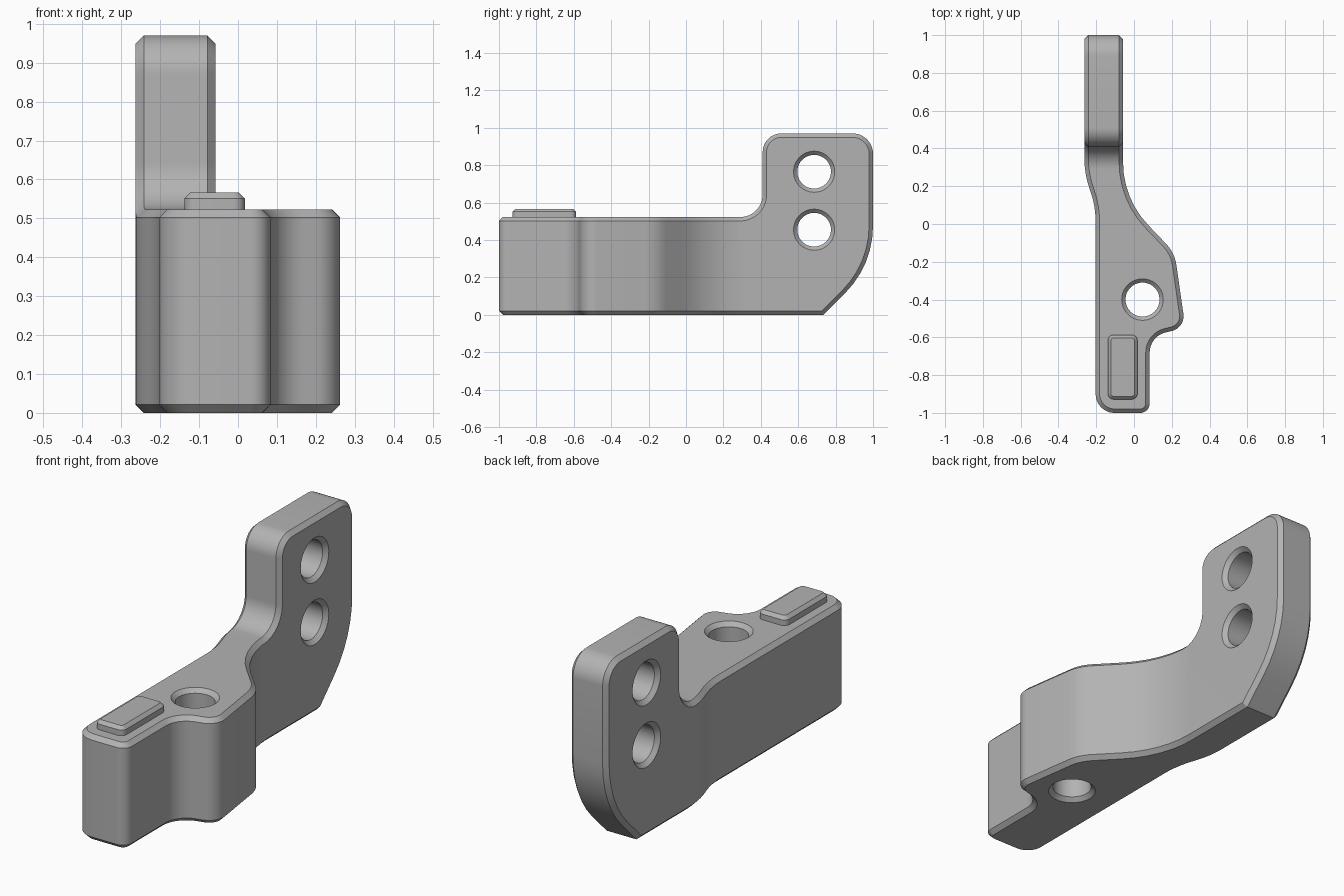
import bpy, bmesh, math
from mathutils import Vector, Matrix

cube = bpy.data.objects.get("Cube")
if cube:
    bpy.data.objects.remove(cube, do_unlink=True)

CHAMFER = 0.021

grey = bpy.data.materials.new("mid grey")
grey.use_nodes = True
COLOUR = (0.45, 0.45, 0.45, 1)
grey.diffuse_color = COLOUR
grey.node_tree.nodes["Principled BSDF"].inputs["Base Color"].default_value = COLOUR


def rounded(corners):
    """Turn (u, v, radius) corners into an outline with arcs at the corners."""
    out = []
    n = len(corners)
    for i, (u, v, r) in enumerate(corners):
        p = Vector((u, v))
        a = (Vector(corners[i - 1][:2]) - p).normalized()
        b = (Vector(corners[(i + 1) % n][:2]) - p).normalized()
        if r == 0:
            out.append(p)
            continue
        half = a.angle(b) / 2
        start = p + a * (r / math.tan(half))
        centre = p + (a + b).normalized() * (r / math.sin(half))
        spoke = start - centre
        turn = math.pi - 2 * half
        if a.x * b.y - a.y * b.x > 0:
            turn = -turn
        steps = max(6, round(abs(turn) / math.radians(7)))
        for k in range(steps + 1):
            t = turn * k / steps
            c, s = math.cos(t), math.sin(t)
            out.append(centre + Vector((spoke.x * c - spoke.y * s,
                                        spoke.x * s + spoke.y * c)))
    return out


def make_object(name, bm, helper=False):
    bmesh.ops.recalc_face_normals(bm, faces=bm.faces)
    mesh = bpy.data.meshes.new(name)
    bm.to_mesh(mesh)
    bm.free()
    mesh.materials.append(grey)
    obj = bpy.data.objects.new(name, mesh)
    bpy.context.collection.objects.link(obj)
    obj.hide_render = helper
    return obj


def prism(name, outline, low, high, place, helper=False):
    """Extrude an outline; place maps (u, v, w) to a position."""
    bm = bmesh.new()
    rings = [[bm.verts.new(place(p.x, p.y, w)) for p in outline] for w in (low, high)]
    for ring in rings:
        bm.faces.new(ring)
    for i in range(len(outline)):
        bm.faces.new((rings[0][i - 1], rings[0][i], rings[1][i], rings[1][i - 1]))
    return make_object(name, bm, helper)


def hole_cutter(name, low, high, matrix):
    """Drill with flared ends, so the rims of the hole come out chamfered."""
    r, flare, over = 0.09, 0.02, 0.05
    bm = bmesh.new()
    profile = [(r + flare + over, low - over), (r, low + flare),
               (r, high - flare), (r + flare + over, high + over)]
    sides = 48
    rings = []
    for rad, z in profile:
        rings.append([bm.verts.new(matrix @ Vector((
            rad * math.cos(math.tau * k / sides),
            rad * math.sin(math.tau * k / sides), z))) for k in range(sides)])
    for lo, hi in zip(rings, rings[1:]):
        for k in range(sides):
            bm.faces.new((lo[k - 1], lo[k], hi[k], hi[k - 1]))
    bm.faces.new(rings[0])
    bm.faces.new(rings[-1])
    return make_object(name, bm, True)


def boolean(obj, cutter, operation):
    mod = obj.modifiers.new(cutter.name, "BOOLEAN")
    mod.operation = operation
    mod.solver = "EXACT"
    mod.object = cutter


def chamfer(obj, width):
    mod = obj.modifiers.new("chamfer", "BEVEL")
    mod.width = width
    mod.segments = 1
    mod.limit_method = "ANGLE"
    mod.angle_limit = math.radians(60)
    mod.use_clamp_overlap = False


def finish(obj):
    bpy.ops.object.select_all(action="DESELECT")
    obj.select_set(True)
    bpy.context.view_layer.objects.active = obj
    for mod in list(obj.modifiers):
        bpy.ops.object.modifier_apply(modifier=mod.name)
    bpy.ops.object.shade_smooth_by_angle(angle=math.radians(25))


# Bracket body: plan outline crossed with the side outline
plan = rounded([
    (-0.203, -1.0, 0.1), (0.083, -1.0, 0.05),
    (0.083, -0.595, 0.11), (0.272, -0.548, 0.08), (0.215, -0.152, 0.2),
    (-0.058, 0.134, 0.48), (-0.058, 1.1, 0),
    (-0.263, 1.1, 0), (-0.263, 0.27, 0.5), (-0.203, 0.09, 0.5)])
side = rounded([
    (-1.1, 0, 0), (0.735, 0, 0), (1.0, 0.265, 0.51), (1.0, 0.97, 0.11),
    (0.41, 0.97, 0.1), (0.41, 0.523, 0.12), (-1.1, 0.523, 0)])

body = prism("bracket_body", plan, -0.1, 1.1, lambda u, v, w: (u, v, w))
side_block = prism("side_profile_helper", side, -0.5, 0.5, lambda u, v, w: (w, u, v), True)
boolean(body, side_block, "INTERSECT")
chamfer(body, CHAMFER)

# Holes: one through the foot, two through the upright arm
cutters = [hole_cutter("foot_hole_helper", 0, 0.523, Matrix.Translation((0.045, -0.4, 0)))]
for label, z in (("lower", 0.455), ("upper", 0.765)):
    matrix = Matrix.Translation((0, 0.685, z)) @ Matrix.Rotation(math.pi / 2, 4, "Y")
    cutters.append(hole_cutter(label + "_arm_hole_helper", -0.263, -0.058, matrix))
for cutter in cutters:
    boolean(body, cutter, "DIFFERENCE")
finish(body)
for helper in cutters + [side_block]:
    bpy.data.objects.remove(helper, do_unlink=True)

# Raised pad on top of the foot
pad_outline = rounded([(-0.138, -0.928, 0.03), (0.018, -0.928, 0.03),
                       (0.018, -0.587, 0.03), (-0.138, -0.587, 0.03)])
pad = prism("raised_pad", pad_outline, 0.49, 0.567, lambda u, v, w: (u, v, w))
chamfer(pad, 0.016)
finish(pad)
